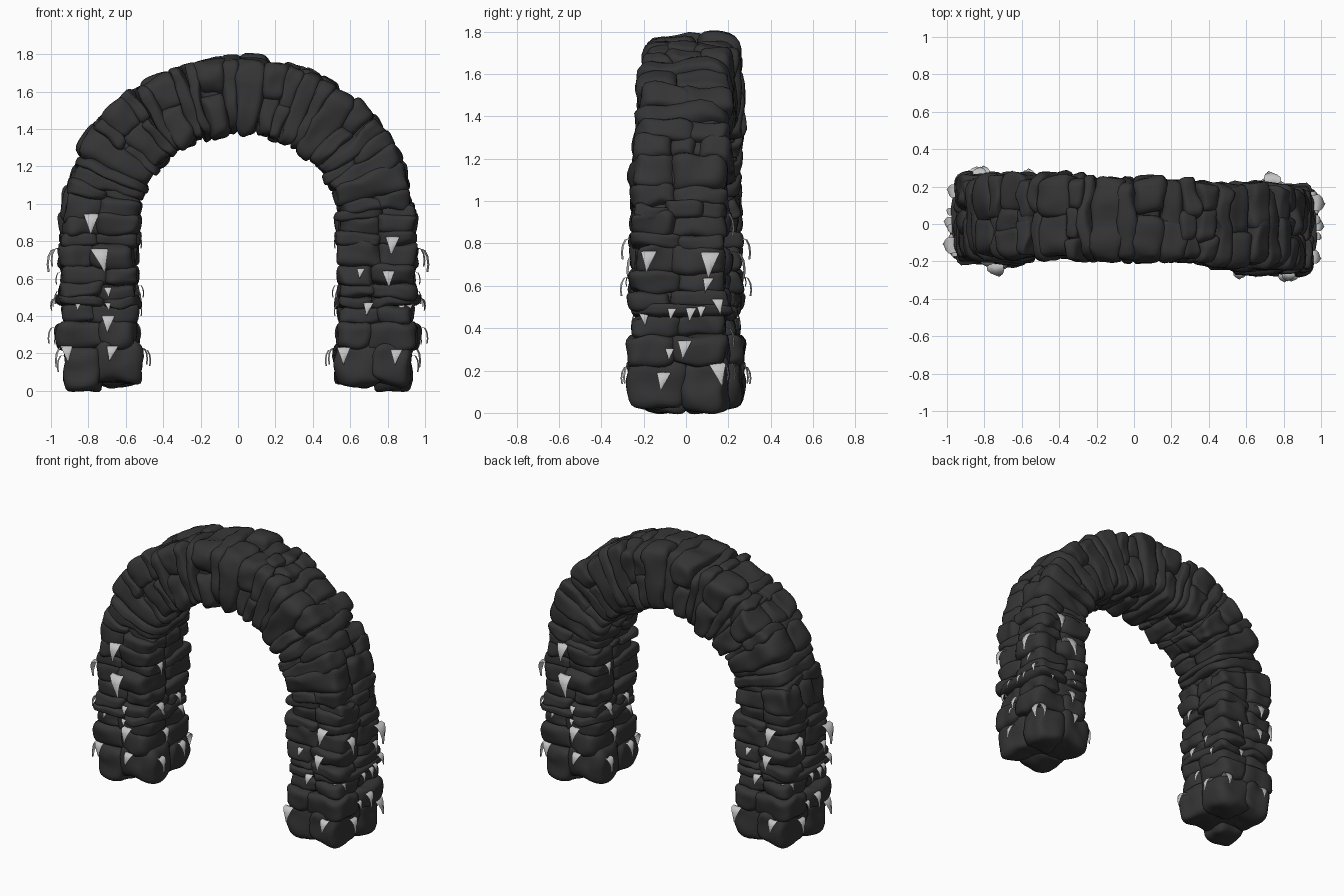
import bpy, bmesh, math, random
from mathutils import Vector, Matrix, noise
from mathutils.bvhtree import BVHTree

random.seed(11)
if "Cube" in bpy.data.objects:
    bpy.data.objects.remove(bpy.data.objects["Cube"], do_unlink=True)


def material(name, value):
    mat = bpy.data.materials.new(name)
    mat.use_nodes = True
    color = (value, value, value, 1)
    mat.diffuse_color = color
    bsdf = mat.node_tree.nodes["Principled BSDF"]
    bsdf.inputs["Base Color"].default_value = color
    bsdf.inputs["Roughness"].default_value = 0.9
    return mat


STONE = material("dark stone", 0.035)
LEAF = material("pale grey leaf", 0.55)
LEG_X, LEG_Y, SPRING, RISE = 0.735, -0.028, 0.92, 0.655
THICK, DEPTH = 0.37, 0.41


def make_object(name, bm, mat):
    mesh = bpy.data.meshes.new(name)
    bm.to_mesh(mesh)
    obj = bpy.data.objects.new(name, mesh)
    bpy.context.collection.objects.link(obj)
    mesh.materials.append(mat)
    for poly in mesh.polygons:
        poly.use_smooth = True
    return obj


def half_turn_copy(obj, name):
    """The other leg is the same one turned half way round."""
    other = obj.copy()
    other.name = name
    other.rotation_euler.z = math.pi
    bpy.context.collection.objects.link(other)


def frame(center, outward, along):
    """Local x points outward, y through the depth, z along the arch."""
    y_axis = along.cross(outward)
    rot = Matrix((outward, y_axis, along)).transposed().to_4x4()
    return Matrix.Translation(center) @ rot


def rounded_block():
    """Points and faces of a cube with rounded edges, shared by all stones."""
    bm = bmesh.new()
    bmesh.ops.create_cube(bm, size=2)
    bmesh.ops.subdivide_edges(bm, edges=bm.edges[:], cuts=7, use_grid_fill=True)
    bm.verts.index_update()
    points = [v.co / sum(abs(c) ** 5 for c in v.co) ** (1 / 5) for v in bm.verts]
    faces = [[v.index for v in f.verts] for f in bm.faces]
    bm.free()
    return points, faces


BLOCK_POINTS, BLOCK_FACES = rounded_block()


def add_stone(bm, mat, center, size, wedge=0.0, rough=0.024):
    """Rounded, uneven block."""
    tilt = Matrix.Rotation(random.uniform(-0.1, 0.1), 3, random.choice("XYZ"))
    seed = Vector([random.uniform(-50, 50) for _ in range(3)])
    verts = []
    for p in BLOCK_POINTS:
        q = Vector([c * s / 2 for c, s in zip(p, size)])
        q += noise.noise_vector(q * 9 + seed) * rough
        q = tilt @ q + center
        q.z *= 1 + wedge * q.x
        verts.append(bm.verts.new(mat @ q))
    for face in BLOCK_FACES:
        bm.faces.new([verts[i] for i in face])


def splits(count, total):
    """Uneven (center, width) pieces across a width."""
    cuts = [-0.5] + [k / count - 0.5 + random.uniform(-0.1, 0.1)
                     for k in range(1, count)] + [0.5]
    return [((a + b) / 2 * total, (b - a) * total) for a, b in zip(cuts, cuts[1:])]


def add_row(bm, mat, height, across, deep, wedge=0.0, grow=0.0):
    """One course of stones around a slightly smaller core."""
    add_stone(bm, mat, Vector(), (THICK * 0.9, DEPTH * 0.9, height), wedge, 0.004)
    for r, w in splits(across, THICK + grow):
        for y, d in splits(deep, DEPTH + grow):
            shift = Vector((r + random.uniform(-0.016, 0.016),
                            y + random.uniform(-0.018, 0.018),
                            random.uniform(-0.1, 0.1) * height))
            add_stone(bm, mat, shift, (w + 0.035, d + 0.035, height * 1.25), wedge)


# Leg courses: top level and sideways shift of each
UP = Vector((0, 0, 1))
courses = [(0.235, -0.01), (0.36, 0.015), (0.45, 0.01), (0.5, 0.015), (0.57, 0.01),
           (0.66, 0.01), (0.78, 0.01), (0.84, 0), (0.94, 0)]
leg = bmesh.new()
low = 0.045
for i, (high, shift) in enumerate(courses):
    center = Vector((LEG_X + shift, LEG_Y, (low + high) / 2))
    thin = high - low < 0.07
    add_row(leg, frame(center, Vector((1, 0, 0)), UP), high - low, 2,
            random.choice((1, 2)) if thin else 2, grow=0.02 if i in (0, 1, 3) else 0.0)
    low = high
half_turn_copy(make_object("left_leg_stones", leg, STONE), "right_leg_stones")

# Arch courses, following a half ellipse
bm = bmesh.new()
steps = [0]
while steps[-1] < 0.97:
    steps.append(steps[-1] + random.choice((0.024, 0.03, 0.038, 0.055)))
for a, b in zip(steps, steps[1:]):
    t0, t1 = (math.pi * k / steps[-1] for k in (a, b))
    mid = (t0 + t1) / 2
    center = Vector((LEG_X * math.cos(mid), 0, SPRING + RISE * math.sin(mid)))
    center.y = 0.024 * math.sin(mid) + LEG_Y * math.cos(mid)
    along = Vector((-LEG_X * math.sin(mid), 0, RISE * math.cos(mid))).normalized()
    outward = Vector((along.z, 0, -along.x))
    add_row(bm, frame(center, outward, along), (t1 - t0) * 0.71,
            random.choice((1, 2, 2)), random.choice((1, 2, 2, 3)), wedge=1.35)
make_object("arch_stones", bm, STONE)
bm.free()

# Drooping leaves: (sideways, height, size) on each face of a leg
FACES = [
    (Vector((0, -1, 0)),
     [(0.09, 0.8, 0.09), (-0.08, 0.64, 0.05), (0.07, 0.62, 0.08),
      (-0.04, 0.455, 0.065), (0.14, 0.455, 0.05), (0.18, 0.455, 0.05),
      (-0.17, 0.21, 0.085), (0.11, 0.2, 0.075)]),
    (Vector((0, 1, 0)),
     [(0.05, 0.92, 0.1), (0, 0.73, 0.115), (-0.04, 0.54, 0.05),
      (-0.04, 0.46, 0.04), (0.12, 0.46, 0.04), (-0.04, 0.38, 0.085),
      (-0.06, 0.22, 0.075), (0.18, 0.22, 0.08)]),
    (Vector((1, 0, 0)),
     [(0.14, 0.73, 0.11), (-0.15, 0.74, 0.09), (0.13, 0.62, 0.06),
      (-0.04, 0.48, 0.05), (0.05, 0.48, 0.06), (0.1, 0.49, 0.05),
      (0.18, 0.52, 0.065), (-0.17, 0.46, 0.06), (0.02, 0.32, 0.08),
      (-0.05, 0.29, 0.05), (-0.08, 0.17, 0.08), (0.18, 0.21, 0.1)]),
    (Vector((-1, 0, 0)),
     [(0.1, 0.82, 0.07), (-0.08, 0.55, 0.06), (0.08, 0.53, 0.08),
      (-0.12, 0.45, 0.06), (0.03, 0.34, 0.07), (0.14, 0.2, 0.08),
      (-0.1, 0.21, 0.08)]),
]
# Leaf outline: outward, upward, half width
PROFILE = [(-0.25, 0.05, 0.25), (0.1, 0.28, 0.38), (0.35, 0.2, 0.4),
           (0.5, -0.1, 0.28), (0.55, -0.5, 0.13), (0.5, -0.85, 0.02)]


def add_leaf(bm, root, out, size):
    sideways = UP.cross(out)
    lean = random.uniform(-0.25, 0.25)
    rows = []
    for o, u, w in PROFILE:
        mid = root + size * (out * o + UP * u - sideways * lean * u)
        rows.append([bm.verts.new(mid + sideways * size * w * k
                                  - out * abs(k) * 0.1 * size)
                     for k in (-1, 0, 1)])
    for r0, r1 in zip(rows, rows[1:]):
        for k in (0, 1):
            bm.faces.new((r0[k], r1[k], r1[k + 1], r0[k + 1]))


tree = BVHTree.FromBMesh(leg)
bm = bmesh.new()
for out, leaves in FACES:
    for u, z, size in leaves:
        spot = Vector((LEG_X + abs(out.y) * u, LEG_Y + abs(out.x) * u, z))
        hit = tree.ray_cast(spot + out * 0.5, -out)[0]
        if hit:
            add_leaf(bm, hit, out, size)
half_turn_copy(make_object("left_leg_leaves", bm, LEAF), "right_leg_leaves")
bm.free()
leg.free()
